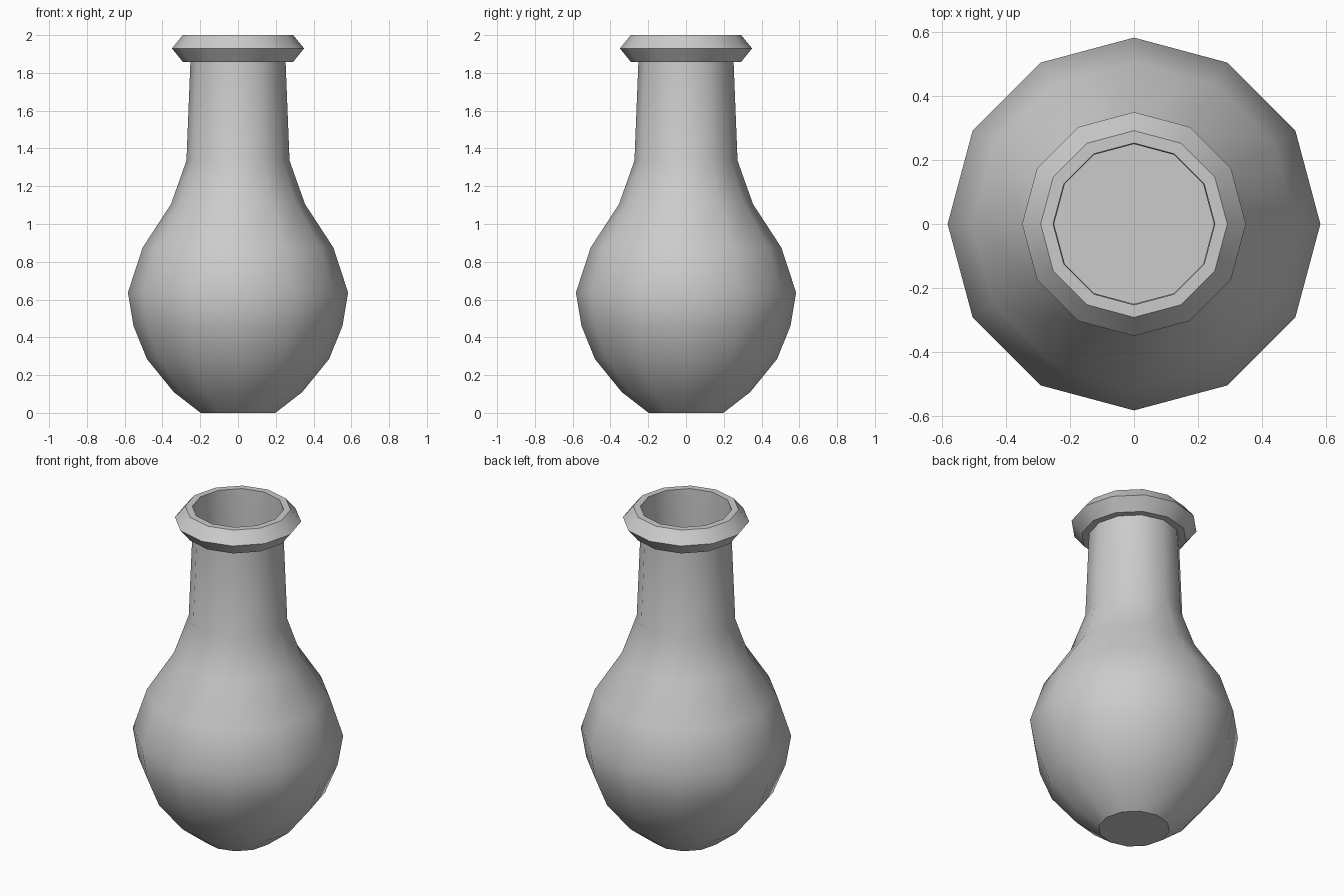
import bpy, bmesh, math

if "Cube" in bpy.data.objects:
    bpy.data.objects.remove(bpy.data.objects["Cube"])

SIDES = 12


def lathe(name, profile):
    """Revolve a (radius, z) profile about z and cap both ends."""
    bm = bmesh.new()
    rings = []
    for r, z in profile:
        rings.append([bm.verts.new((r * math.cos(2 * math.pi * i / SIDES),
                                    r * math.sin(2 * math.pi * i / SIDES), z))
                      for i in range(SIDES)])
    for low, high in zip(rings, rings[1:]):
        for i in range(SIDES):
            j = (i + 1) % SIDES
            bm.faces.new((low[i], low[j], high[j], high[i]))
    bm.faces.new(rings[0][::-1])
    bm.faces.new(rings[-1])
    bmesh.ops.recalc_face_normals(bm, faces=bm.faces)
    mesh = bpy.data.meshes.new(name)
    bm.to_mesh(mesh)
    bm.free()
    obj = bpy.data.objects.new(name, mesh)
    bpy.context.collection.objects.link(obj)
    bpy.ops.object.select_all(action='DESELECT')
    obj.select_set(True)
    bpy.context.view_layer.objects.active = obj
    bpy.ops.object.shade_smooth_by_angle(angle=math.radians(35))
    return obj


# Round body, neck, flared lip, then back down inside the neck
body = [(0.198, 0.0), (0.34, 0.11), (0.482, 0.285), (0.553, 0.46),
        (0.583, 0.637), (0.505, 0.875), (0.355, 1.105)]
neck = [(0.273, 1.335), (0.252, 1.858)]
lip = [(0.292, 1.858), (0.35, 1.93), (0.292, 2.0), (0.253, 2.0)]
inside = [(0.25, 1.858), (0.262, 1.335)]
lathe("bottle", body + neck + lip + inside)
